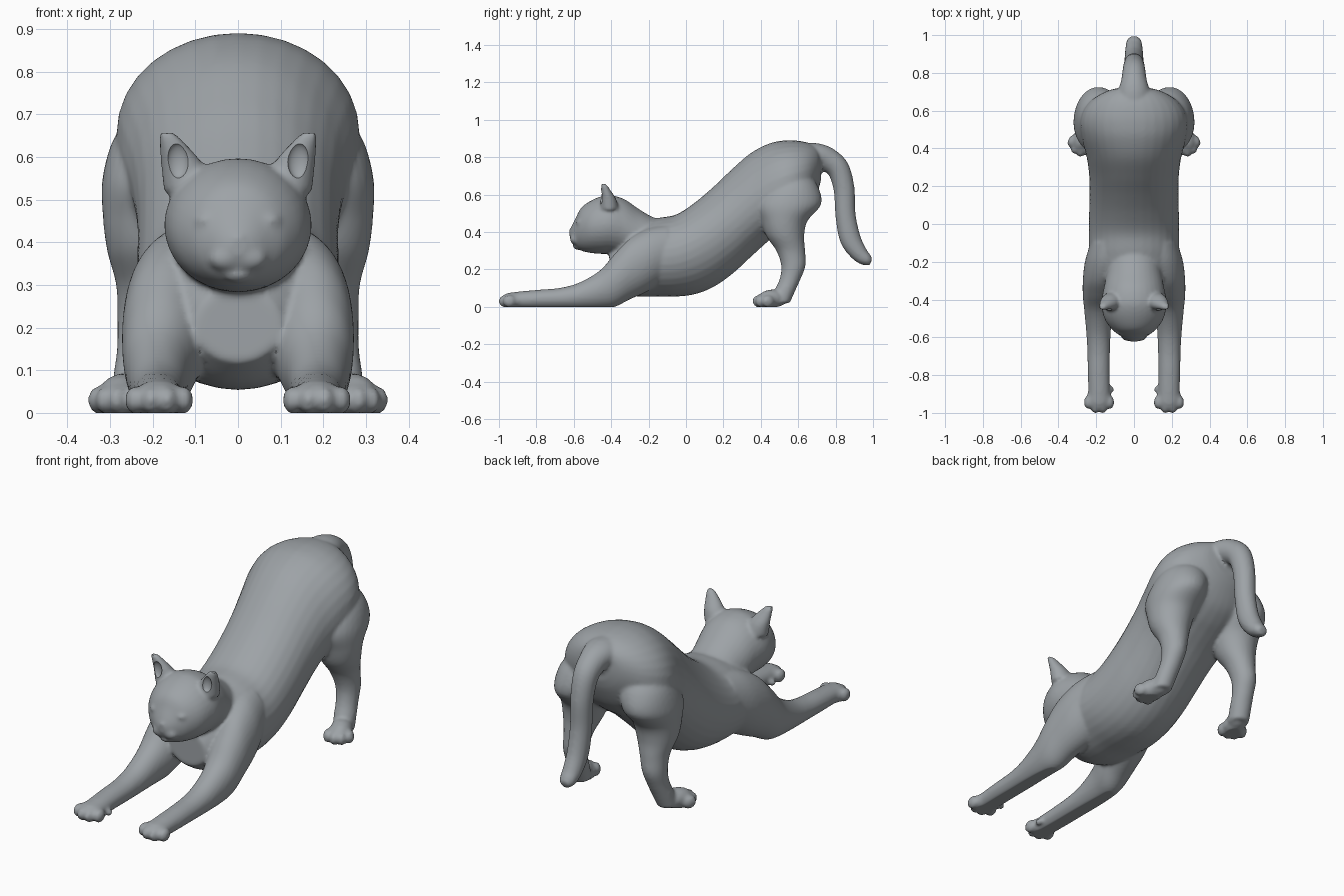
import bpy, bmesh, math
from mathutils import Vector, Matrix

if "Cube" in bpy.data.objects:
    bpy.data.objects.remove(bpy.data.objects["Cube"])

fur = bpy.data.materials.new("grey fur")
fur.diffuse_color = (0.34, 0.365, 0.385, 1)
fur.use_nodes = True
fur.node_tree.nodes["Principled BSDF"].inputs["Base Color"].default_value = fur.diffuse_color

bm = bmesh.new()
X = Vector((1, 0, 0))


def smooth_rows(rows, steps=5):
    """Catmull-Rom interpolation of section rows."""
    out = []
    for i in range(len(rows) - 1):
        a, b = rows[max(i - 1, 0)], rows[i]
        c, d = rows[i + 1], rows[min(i + 2, len(rows) - 1)]
        for k in range(steps):
            t = k / steps
            out.append([0.5 * (2 * q + (r - p) * t + (2 * p - 5 * q + 4 * r - s) * t * t
                               + (3 * q - p - 3 * r + s) * t ** 3)
                        for p, q, r, s in zip(a, b, c, d)])
    return out + [list(rows[-1])]


def loft(rows, axis=None, mirror=False, n=32):
    """Tube through rows (x, y, z, half width, half depth)."""
    rows = smooth_rows(rows)
    for side in ((1, -1) if mirror else (1,)):
        rings = []
        for i, (x, y, z, ra, rb) in enumerate(rows):
            p, q = rows[max(i - 1, 0)], rows[min(i + 1, len(rows) - 1)]
            tangent = Vector(axis) if axis else Vector((0, q[1] - p[1], q[2] - p[2])).normalized()
            nrm = tangent.cross(X)
            ring = []
            for k in range(n):
                a = math.tau * k / n
                v = Vector((x, y, z)) + X * ra * math.cos(a) + nrm * rb * math.sin(a)
                v.x *= side
                ring.append(bm.verts.new(v))
            rings.append(ring)
        for r, s in zip(rings, rings[1:]):
            for k in range(n):
                bm.faces.new((r[k], r[(k + 1) % n], s[(k + 1) % n], s[k]))
        bm.faces.new(rings[0][::-1])
        bm.faces.new(rings[-1])


def loft_y(rows, mirror=False):
    """Rows given as (y, top, bottom, centre x, half width)."""
    loft([(x, y, (t + b) / 2, w, (t - b) / 2) for y, t, b, x, w in rows], (0, 1, 0), mirror)


def blob(target, pos, size, angle=0, mirror=True):
    """Ellipsoid, optionally repeated on the other side."""
    for side in ((1, -1) if mirror else (1,)):
        m = (Matrix.Translation((pos[0] * side, pos[1], pos[2]))
             @ Matrix.Rotation(angle * side, 4, 'Z') @ Matrix.Diagonal((*size, 1)))
        bmesh.ops.create_uvsphere(target, u_segments=20, v_segments=12, radius=1, matrix=m)


def paw(x, y, angle, spread):
    """Palm with four toes, turned outward by the angle."""
    f = Vector((math.sin(angle), -math.cos(angle), 0))
    r = Vector((math.cos(angle), math.sin(angle), 0))
    c = Vector((x, y, 0))
    blob(bm, c - f * 0.045 + Vector((0, 0, 0.033)), (spread + 0.008, 0.075, 0.044), angle)
    for u, v in ((-1, -0.022), (-0.35, 0), (0.35, 0), (1, -0.022)):
        blob(bm, c + r * u * spread + f * v + Vector((0, 0, 0.03)), (0.023, 0.036, 0.033), angle)


# torso
loft_y([(-.41, .29, .12, 0, .10), (-.33, .40, .07, 0, .17), (-.25, .45, .055, 0, .22),
        (-.15, .475, .055, 0, .238), (-.05, .495, .055, 0, .24), (.05, .56, .068, 0, .238),
        (.15, .645, .108, 0, .236), (.25, .74, .178, 0, .237), (.35, .825, .27, 0, .25),
        (.45, .875, .36, 0, .275), (.53, .89, .42, 0, .285), (.60, .888, .47, 0, .268),
        (.66, .875, .53, 0, .22), (.705, .85, .62, 0, .14), (.722, .81, .68, 0, .07)])

# head and neck
loft_y([(-.622, .405, .37, 0, .018), (-.61, .435, .345, 0, .045), (-.59, .475, .318, 0, .075),
        (-.56, .53, .30, 0, .115), (-.51, .567, .288, 0, .152), (-.45, .592, .283, 0, .17),
        (-.40, .596, .283, 0, .172), (-.33, .576, .27, 0, .158), (-.25, .522, .23, 0, .145),
        (-.17, .477, .2, 0, .14), (-.08, .46, .2, 0, .12)])
blob(bm, (.03, -.588, .362), (.04, .033, .03))
blob(bm, (0, -.612, .407), (.02, .014, .013), mirror=False)
blob(bm, (0, -.58, .325), (.035, .025, .02), mirror=False)
blob(bm, (.072, -.572, .452), (.028, .016, .014))

# ears
loft([(.112, -.41, .52, .062, .052), (.128, -.415, .575, .052, .042),
      (.148, -.428, .62, .036, .027), (.168, -.44, .657, .02, .014)], (0, 0, 1), True)

# front legs
loft_y([(-.95, .075, -.01, .185, .058), (-.88, .083, -.01, .185, .057),
        (-.78, .092, -.01, .187, .058), (-.67, .102, -.01, .187, .06),
        (-.57, .13, -.01, .188, .065), (-.46, .195, -.008, .187, .076),
        (-.38, .285, .0, .18, .091), (-.30, .365, .04, .167, .104),
        (-.20, .42, .085, .14, .12), (-.10, .44, .15, .12, .11)], True)
paw(.185, -.966, 0, .057)
blob(bm, (.122, -.875, .022), (.016, .02, .016))

# hind legs
loft([(.15, .57, .73, .07, .07), (.168, .568, .65, .12, .135), (.193, .548, .55, .125, .175),
      (.203, .525, .46, .114, .125), (.21, .53, .38, .097, .102), (.216, .56, .30, .07, .077),
      (.225, .574, .22, .058, .065), (.232, .557, .15, .052, .056),
      (.24, .53, .09, .052, .056), (.25, .50, .02, .05, .055)], (0, 0, 1), True)
paw(.292, .397, math.radians(28), .05)
blob(bm, (.265, .465, .045), (.052, .085, .048), math.radians(28))

# tail
loft([(0, .63, .79, .10, .09), (0, .70, .805, .085, .07), (0, .76, .785, .068, .065),
      (0, .815, .735, .06, .06), (0, .845, .63, .054, .056), (0, .853, .49, .051, .054),
      (0, .878, .365, .05, .056), (0, .925, .287, .046, .046), (0, .965, .253, .04, .034),
      (0, .99, .242, .025, .02)])

mesh = bpy.data.meshes.new("stretching_cat")
bm.to_mesh(mesh)
bm.free()
cat = bpy.data.objects.new("stretching_cat", mesh)
bpy.context.collection.objects.link(cat)

# hollows of the ears, as a cutter
cut = bmesh.new()
blob(cut, (.142, -.459, .592), (.027, .02, .042))
cut_mesh = bpy.data.meshes.new("ear_hollow_cutter")
cut.to_mesh(cut_mesh)
cut.free()
cutter = bpy.data.objects.new("ear_hollow_cutter", cut_mesh)
bpy.context.collection.objects.link(cutter)
cutter.hide_render = True

# fuse the parts into one skin
remesh = cat.modifiers.new("fuse", 'REMESH')
remesh.mode = 'VOXEL'
remesh.voxel_size = 0.009
soften = cat.modifiers.new("soften", 'SMOOTH')
soften.factor = 0.5
soften.iterations = 5
hollow = cat.modifiers.new("ear hollows", 'BOOLEAN')
hollow.operation = 'DIFFERENCE'
hollow.object = cutter
hollow.solver = 'EXACT'

bpy.context.view_layer.update()
dg = bpy.context.evaluated_depsgraph_get()
fused = bpy.data.meshes.new_from_object(cat.evaluated_get(dg))
cat.modifiers.clear()
cat.data = fused
bpy.data.objects.remove(cutter)

# flat soles on the ground
for v in fused.vertices:
    v.co.z = max(v.co.z, 0)
fused.materials.clear()
fused.materials.append(fur)
for p in fused.polygons:
    p.material_index = 0

bpy.context.view_layer.objects.active = cat
cat.select_set(True)
bpy.ops.object.shade_smooth_by_angle(angle=math.radians(40))
